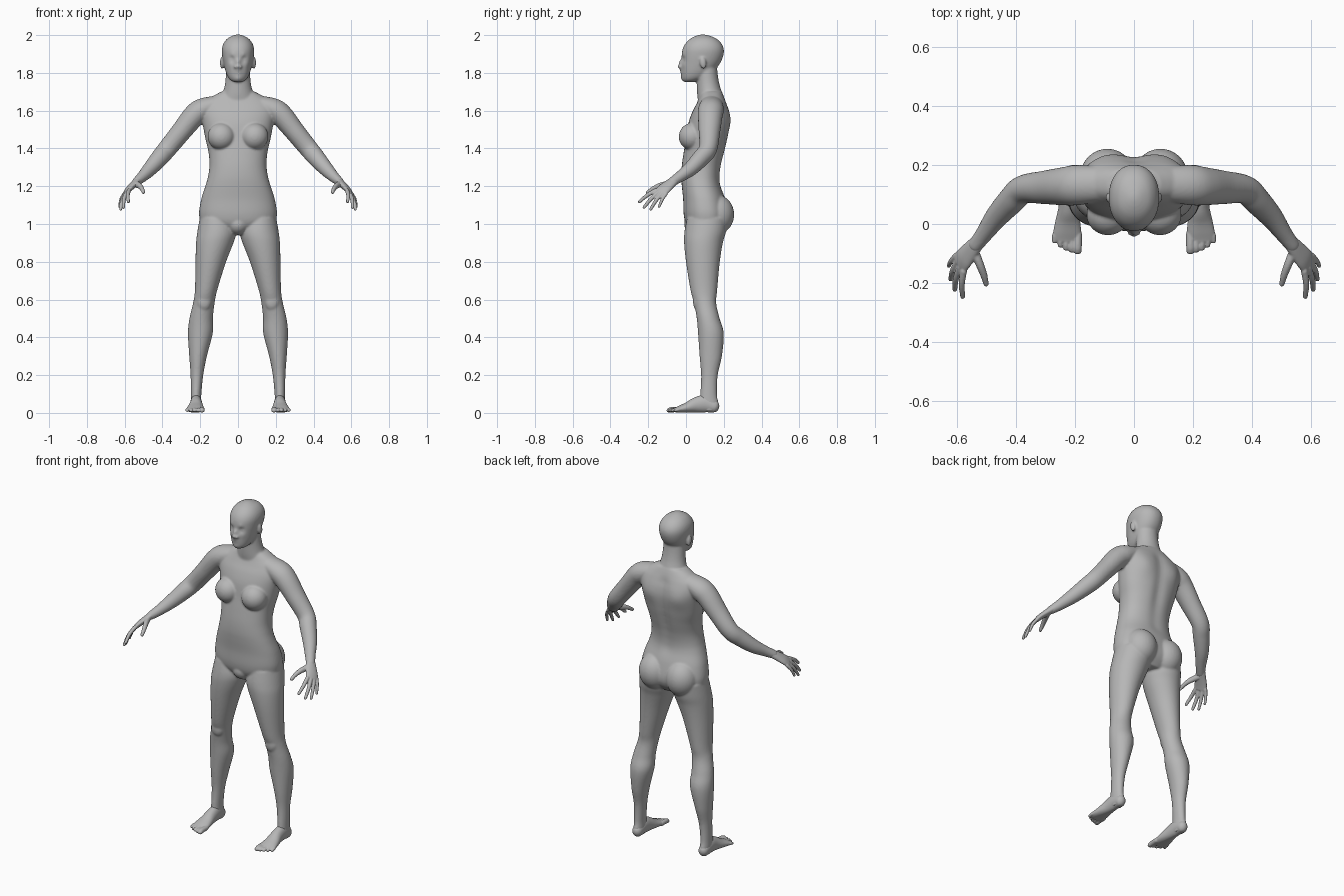
import bpy, bmesh, math
from mathutils import Vector, Matrix

skin = bpy.data.materials.new("plain_grey")
skin.diffuse_color = (0.47, 0.47, 0.47, 1)


def spline(pts, steps):
    """Catmull-Rom through stations of any number of components."""
    p = [pts[0]] + list(pts) + [pts[-1]]
    out = []
    for i in range(1, len(p) - 2):
        for k in range(steps):
            t = k / steps
            out.append([0.5 * (2 * b + (c - a) * t + (2 * a - 5 * b + 4 * c - d) * t * t
                               + (3 * b - a - 3 * c + d) * t ** 3)
                        for a, b, c, d in zip(p[i - 1], p[i], p[i + 1], p[i + 2])])
    return out + [list(pts[-1])]


def tube(bm, stations, hint=None, seg=32, steps=6, power=2.0, side=1):
    """Loft of (x, y, z, ra, rb). Without a hint the rings lie flat in x/y;
    with one they stand square to the path, rb runs along the hint, ends are domed."""
    st = spline(stations, steps)
    rings = []
    for i, s in enumerate(st):
        c = Vector(s[:3])
        if hint is None:
            rings.append((c, Vector((1, 0, 0)), Vector((0, 1, 0)), s[3], s[4]))
            continue
        t = (Vector(st[min(i + 1, len(st) - 1)][:3]) - Vector(st[max(i - 1, 0)][:3])).normalized()
        a = t.cross(Vector(hint)).normalized()
        b = a.cross(t)
        r = min(s[3], s[4])
        ring = [(c, a, b, s[3], s[4])]
        if i in (0, len(st) - 1):
            sign = -1 if i == 0 else 1
            for ang in (0.4, 0.8, 1.15, 1.4):
                k = math.cos(ang)
                ring.append((c + t * sign * r * math.sin(ang), a, b, s[3] * k, s[4] * k))
            if i == 0:
                ring.reverse()
        rings += ring
    loops, verts = [], []
    e = 2 / power
    for c, a, b, ra, rb in rings:
        row = []
        for k in range(seg):
            w = 2 * math.pi * k / seg
            u, v = math.cos(w), math.sin(w)
            p = c + a * (math.copysign(abs(u) ** e, u) * ra) + b * (math.copysign(abs(v) ** e, v) * rb)
            row.append(bm.verts.new((p.x * side, p.y, max(p.z, 0.003))))
        loops.append(row)
        verts += row
    for r0, r1 in zip(loops, loops[1:]):
        for k in range(seg):
            n = (k + 1) % seg
            bm.faces.new((r0[k], r0[n], r1[n], r1[k]))
    bm.faces.new(loops[0][::-1])
    bm.faces.new(loops[-1])
    return verts


def blob(bm, c, r, tilt=0.0):
    m = Matrix.Translation(c) @ Matrix.Rotation(tilt, 4, 'X') @ Matrix.Diagonal((*r, 1))
    bmesh.ops.create_uvsphere(bm, u_segments=32, v_segments=20, radius=1, matrix=m)


def bump(verts, c, r, dy, dx=0.0):
    """Soft push of nearby vertices, front to back or sideways."""
    c = Vector(c)
    for v in verts:
        w = math.exp(-(v.co - c).length_squared / (r * r))
        v.co.y += dy * w
        v.co.x += dx * w


def fuse(name, bm, voxel, smooth):
    bmesh.ops.recalc_face_normals(bm, faces=bm.faces)
    me = bpy.data.meshes.new(name)
    bm.to_mesh(me)
    bm.free()
    me.materials.append(skin)
    ob = bpy.data.objects.new(name, me)
    bpy.context.collection.objects.link(ob)
    m = ob.modifiers.new("fuse", 'REMESH')
    m.mode = 'VOXEL'
    m.voxel_size = voxel
    m.use_smooth_shade = True
    s = ob.modifiers.new("soften", 'SMOOTH')
    s.factor = 0.5
    s.iterations = smooth


def flat(z, x0, x1, y0, y1):
    return ((x0 + x1) / 2, (y0 + y1) / 2, z, (x1 - x0) / 2, (y1 - y0) / 2)


# ---- body: torso, neck, head, limbs
bm = bmesh.new()
torso = [(.955, .08, .03, .18), (1.0, .185, .0, .215), (1.05, .206, -.012, .225),
         (1.13, .195, -.015, .208), (1.2, .173, -.022, .185), (1.25, .159, -.025, .18),
         (1.31, .151, -.022, .188), (1.38, .156, -.012, .206), (1.45, .172, .0, .222),
         (1.53, .187, .012, .232), (1.59, .198, .032, .229), (1.635, .19, .055, .217),
         (1.67, .145, .07, .203), (1.70, .09, .078, .19)]
tv = tube(bm, [flat(z, -w, w, f, b) for z, w, f, b in torso], seg=80, power=2.25)
for i in range(9):                                   # spine hollow
    bump(tv, (0, .21, 1.22 + i * .05), .035, -.009)
for s in (1, -1):                                    # shoulder blades
    bump(tv, (s * .1, .21, 1.55), .06, .012)

# neck
tube(bm, [(0, .13, 1.64, .105, .065), (0, .125, 1.69, .082, .066), (0, .117, 1.74, .069, .06),
          (0, .112, 1.79, .064, .056), (0, .108, 1.85, .06, .055)], seg=40)

# head
head = [(1.752, .022, -.008, .045), (1.762, .04, -.016, .075), (1.78, .054, -.022, .115),
        (1.81, .066, -.024, .148), (1.85, .076, -.024, .18), (1.89, .083, -.023, .197),
        (1.925, .085, -.018, .2), (1.955, .077, -.003, .188), (1.98, .058, .022, .163),
        (1.995, .033, .05, .13), (2.003, .01, .078, .1)]
hv = tube(bm, [flat(z, -w, w, f, b) for z, w, f, b in head], seg=128, steps=8, power=2.15)
bump(hv, (0, -.028, 1.835), .014, -.024)             # nose tip and bridge
bump(hv, (0, -.026, 1.86), .012, -.012)
bump(hv, (0, -.024, 1.807), .016, -.008)             # lips and chin
bump(hv, (0, -.03, 1.803), .006, .004)
bump(hv, (0, -.018, 1.768), .018, -.007)
for s in (1, -1):
    bump(hv, (s * .033, -.018, 1.872), .017, .011)   # eye socket and brow
    bump(hv, (s * .03, -.018, 1.896), .014, -.004)
    bump(hv, (s * .042, -.01, 1.842), .018, -.003)   # cheek
    blob(bm, (s * .032, .001, 1.871), (.014, .012, .009))
    blob(bm, (s * .085, .09, 1.853), (.011, .017, .032), .15)   # ear
    blob(bm, (s * .014, -.03, 1.832), (.008, .01, .007))        # nostril wing

leg = [(1.03, .02, .203, .005, .22), (.96, .008, .215, -.008, .212), (.9, .024, .222, -.01, .195),
       (.8, .063, .225, .0, .179), (.65, .11, .228, .024, .165), (.58, .124, .238, .043, .16),
       (.5, .133, .257, .057, .178), (.42, .134, .265, .064, .2), (.3, .165, .258, .072, .19),
       (.2, .184, .251, .08, .168), (.1, .194, .25, .076, .164), (.05, .194, .25, .072, .172),
       (.012, .196, .248, .085, .17)]
arm = [(.12, .135, 1.635, .045, .06), (.19, .132, 1.605, .06, .068), (.235, .128, 1.57, .06, .065),
       (.30, .124, 1.49, .054, .057), (.375, .117, 1.398, .05, .048), (.415, .08, 1.35, .047, .046),
       (.465, .025, 1.293, .039, .039), (.505, -.03, 1.252, .03, .03), (.537, -.072, 1.224, .023, .026)]
for s in (1, -1):
    tube(bm, [flat(*r) for r in leg], seg=40, side=s)
    tube(bm, arm, hint=(0, 1, 0), seg=32, side=s)
    blob(bm, (s * .09, .162, 1.05), (.092, .093, .105))                 # buttock
    blob(bm, (s * .088, .032, 1.463), (.073, .07, .072), -.25)          # breast
    blob(bm, (s * .18, .062, .59), (.038, .025, .05))                   # kneecap
blob(bm, (0, .06, 1.0), (.06, .07, .06))                                # groin
fuse("body", bm, .006, 5)

# ---- hands: palm, four fingers, thumb
across = (.025, .057, -.015)
fingers = [((.577, -.16, 1.178), (.58, -.246, 1.118), .0105),
           ((.59, -.147, 1.167), (.607, -.222, 1.088), .0105),
           ((.598, -.128, 1.16), (.621, -.187, 1.078), .0100),
           ((.602, -.106, 1.16), (.627, -.142, 1.092), .0090)]
for name, s in (("left_hand", 1), ("right_hand", -1)):
    bm = bmesh.new()
    tube(bm, [(.53, -.062, 1.23, .02, .026), (.552, -.088, 1.21, .018, .032),
              (.575, -.115, 1.187, .016, .037), (.588, -.133, 1.17, .013, .037)],
         hint=across, side=s)
    for a, b, r in fingers:
        mid = (Vector(a) + Vector(b)) / 2 + Vector((.005, -.002, .004))
        tube(bm, [(*a, r * 1.1, r * 1.1), (*mid, r, r), (*b, r * .8, r * .8)],
             hint=across, seg=16, side=s)
    tube(bm, [(.542, -.09, 1.212, .016, .018), (.523, -.135, 1.203, .014, .016),
              (.509, -.172, 1.188, .012, .012), (.501, -.203, 1.168, .009, .01)],
         hint=(0, 0, 1), seg=16, side=s)
    fuse(name, bm, .0035, 3)

# ---- feet: flat-soled wedge with five toes
for name, s in (("left_foot", 1), ("right_foot", -1)):
    bm = bmesh.new()
    tube(bm, [(.222, .147, .034, .029, .034), (.222, .1, .048, .031, .046),
              (.222, .055, .042, .034, .041), (.224, .01, .029, .042, .029),
              (.226, -.03, .02, .048, .02), (.227, -.052, .016, .046, .014)],
         hint=(0, 0, 1), side=s)
    for i in range(5):
        x, r = .19 + i * .0195, (.0145, .0105, .01, .0095, .009)[i]
        tip = -.09 + .002 * i * i
        tube(bm, [(x, -.035, .018, r, r), (x + .001, tip + .015, .017, r, r),
                  (x + .001, tip, .013, r, r * .9)], hint=(0, 0, 1), seg=16, side=s)
    fuse(name, bm, .0035, 3)
